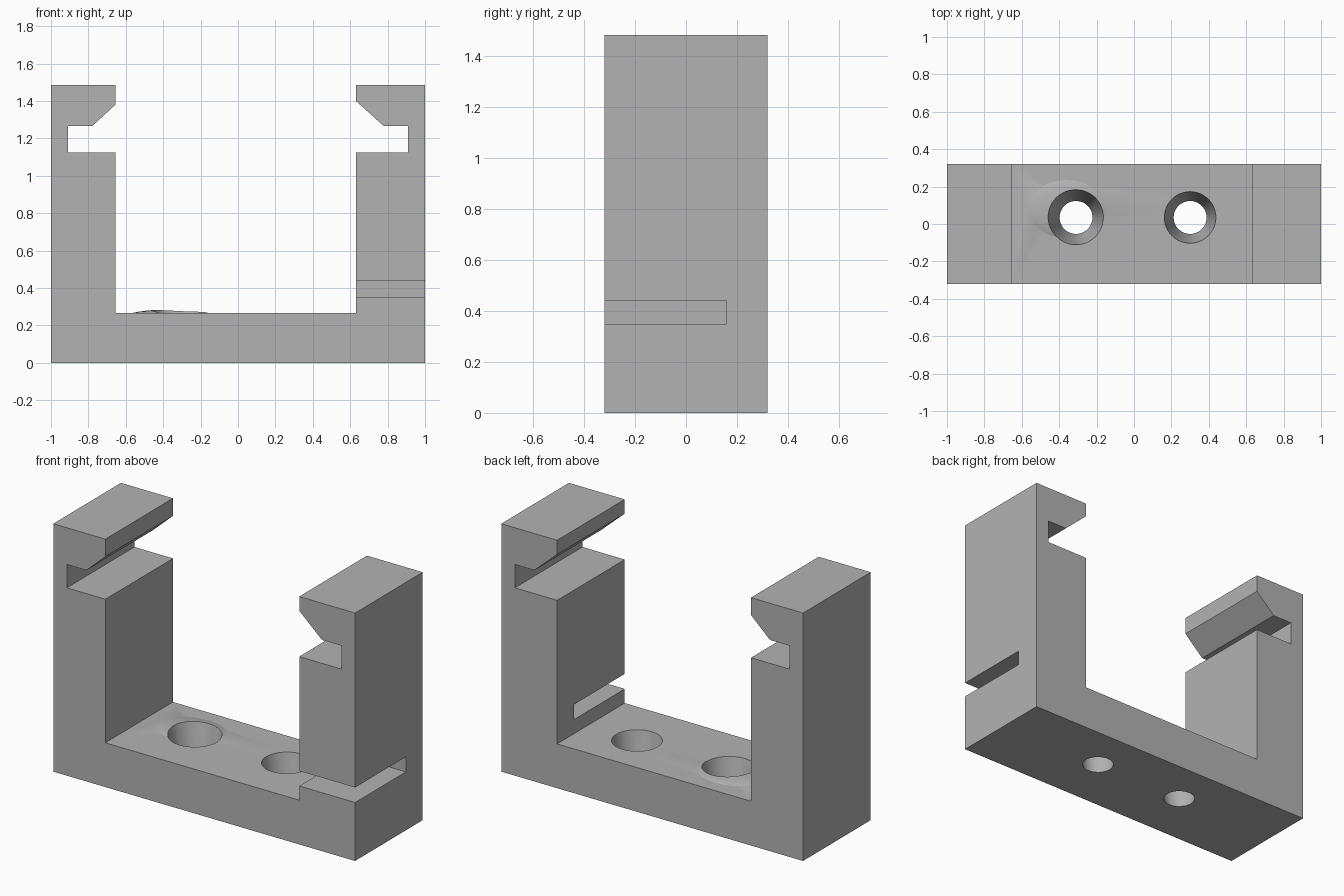
import bpy
import bmesh
from math import radians

cube = bpy.data.objects.get("Cube")
if cube:
    bpy.data.objects.remove(cube, do_unlink=True)

grey = bpy.data.materials.new("plain grey")
grey.use_nodes = True
colour = (0.45, 0.45, 0.45, 1)
grey.diffuse_color = colour
grey.node_tree.nodes["Principled BSDF"].inputs["Base Color"].default_value = colour

HALF_DEPTH = 0.32
FLOOR = 0.265


def add_boolean(target, helper, operation):
    mod = target.modifiers.new(helper.name, 'BOOLEAN')
    mod.operation = operation
    mod.solver = 'EXACT'
    mod.object = helper
    helper.hide_render = True
    helper.hide_set(True)


def clip_side(inner, lip):
    """Half of the clip outline, from the top outer corner down to the floor."""
    return [(1, 1.485), (inner, 1.485), (inner, lip), (0.78, 1.265),
            (0.91, 1.265), (0.91, 1.125), (inner, 1.125), (inner, FLOOR)]


# Bracket: U profile with a hooked groove in each arm, extruded in depth
left = clip_side(0.63, 1.4)
right = [(-x, z) for x, z in reversed(clip_side(0.655, 1.38))]
outline = [(1, 0)] + left + right + [(-1, 0)]
bm = bmesh.new()
face = bm.faces.new([bm.verts.new((x, -HALF_DEPTH, z)) for x, z in outline])
extruded = bmesh.ops.extrude_face_region(bm, geom=[face])["geom"]
bmesh.ops.translate(bm, vec=(0, 2 * HALF_DEPTH, 0),
                    verts=[v for v in extruded if isinstance(v, bmesh.types.BMVert)])
bmesh.ops.recalc_face_normals(bm, faces=bm.faces)
mesh = bpy.data.meshes.new("bracket")
bm.to_mesh(mesh)
bm.free()
bracket = bpy.data.objects.new("bracket", mesh)
bpy.context.collection.objects.link(bracket)
mesh.materials.append(grey)

# Low swelling beside one screw hole
bpy.ops.mesh.primitive_uv_sphere_add(segments=32, ring_count=16, location=(-0.36, 0.08, FLOOR - 0.02))
swelling = bpy.context.object
swelling.name = "floor_swelling"
swelling.scale = (0.24, 0.18, 0.04)
swelling.data.materials.append(grey)
add_boolean(bracket, swelling, 'UNION')

# Tapered screw holes, overshooting the floor on both sides
for name, x, top_radius in (("right_hole_cutter", -0.31, 0.146),
                            ("left_hole_cutter", 0.3, 0.138)):
    low_radius = 0.088
    slope = (top_radius - low_radius) / FLOOR
    over = 0.06
    bpy.ops.mesh.primitive_cone_add(
        vertices=48, radius1=low_radius - slope * over, radius2=top_radius + slope * over,
        depth=FLOOR + 2 * over, location=(x, 0.035, FLOOR / 2))
    hole = bpy.context.object
    hole.name = name
    hole.data.materials.append(grey)
    add_boolean(bracket, hole, 'DIFFERENCE')

# Slot through the left arm, open at the front
bpy.ops.mesh.primitive_cube_add(size=1, location=(0.85, -0.12, 0.395))
slot = bpy.context.object
slot.name = "arm_slot_cutter"
slot.scale = (0.6, 0.56, 0.09)
slot.data.materials.append(grey)
add_boolean(bracket, slot, 'DIFFERENCE')

# Bake the cuts, then drop the helpers
bpy.context.view_layer.update()
evaluated = bracket.evaluated_get(bpy.context.evaluated_depsgraph_get())
baked = bpy.data.meshes.new_from_object(evaluated)
helpers = [m.object for m in bracket.modifiers]
bracket.modifiers.clear()
bracket.data = baked
baked.materials.clear()
baked.materials.append(grey)
for helper in helpers:
    bpy.data.objects.remove(helper, do_unlink=True)

# Smooth hole walls, crisp edges elsewhere
bpy.ops.object.select_all(action='DESELECT')
bracket.select_set(True)
bpy.context.view_layer.objects.active = bracket
bpy.ops.object.shade_smooth_by_angle(angle=radians(20))
